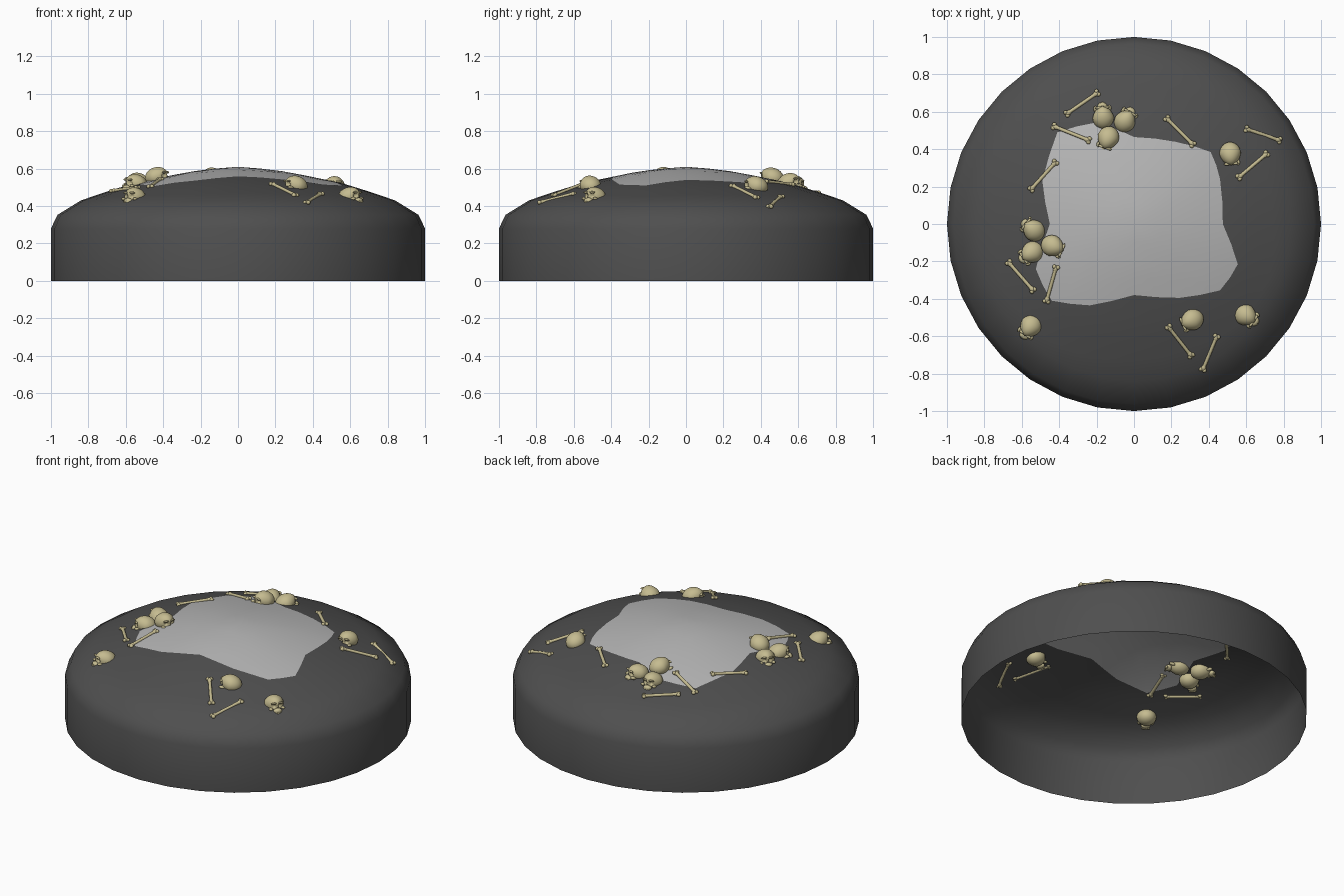
import bpy, bmesh, math
from mathutils import Matrix, Vector

if "Cube" in bpy.data.objects:
    bpy.data.objects.remove(bpy.data.objects["Cube"])


def material(name, rgb):
    m = bpy.data.materials.new(name)
    m.diffuse_color = (*rgb, 1)
    m.use_nodes = True
    m.node_tree.nodes["Principled BSDF"].inputs["Base Color"].default_value = m.diffuse_color
    return m


DARK = material("dark stone", (0.078, 0.078, 0.078))
PALE = material("pale stone", (0.47, 0.47, 0.47))
BONE = material("old bone", (0.56, 0.50, 0.28))

# dome profile: radius, height
PROFILE = [(0, .61), (.16, .597), (.28, .58), (.39, .557), (.55, .524),
           (.70, .478), (.84, .43), (.965, .353), (1.0, .28)]


def height(r):
    for (r0, z0), (r1, z1) in zip(PROFILE, PROFILE[1:]):
        if r <= r1:
            return z0 + (z1 - z0) * (r - r0) / (r1 - r0)
    return PROFILE[-1][1]


def finish(bm, name, mats):
    me = bpy.data.meshes.new(name)
    bm.to_mesh(me)
    bm.free()
    for m in mats:
        me.materials.append(m)
    return me


def place(me, name, matrix):
    ob = bpy.data.objects.new(name, me)
    bpy.context.collection.objects.link(ob)
    ob.matrix_world = matrix
    return ob


# ---- domed mound, open underneath, with an irregular pale patch on top ----
PATCH = [(.475, 0), (.46, .24), (.41, .385), (.22, .44), (0, .465), (-.19, .545),
         (-.41, .49), (-.49, .23), (-.45, 0), (-.525, -.24), (-.44, -.41),
         (-.235, -.435), (0, -.38), (.245, -.395), (.46, -.355), (.555, -.215)]
corners = [Vector(p) for p in PATCH]
edge = []
for i, p in enumerate(corners):
    edge += [p, (p + corners[(i + 1) % 16]) / 2 * 1.01]
circle = [Vector((math.cos(i * math.pi / 16), math.sin(i * math.pi / 16))) for i in range(32)]

rings = []
for t in (.25, .5, .75, 1):
    rings.append([(*(p * t), height(p.length * t)) for p in edge])
for t in (.25, .5, .75, 1):
    pts = [p.lerp(c * .84, t) for p, c in zip(edge, circle)]
    rings.append([(*p, height(p.length)) for p in pts])
for r, z in ((.965, .353), (1, .28), (1, 0)):
    rings.append([(*(c * r), z) for c in circle])

bm = bmesh.new()
top = bm.verts.new((0, 0, .61))
vr = [[bm.verts.new(co) for co in ring] for ring in rings]
for i in range(32):
    j = (i + 1) % 32
    bm.faces.new((top, vr[0][i], vr[0][j])).material_index = 1
    for k in range(len(vr) - 1):
        f = bm.faces.new((vr[k][i], vr[k + 1][i], vr[k + 1][j], vr[k][j]))
        f.material_index = 1 if k < 3 else 0
for f in bm.faces:
    f.smooth = True
place(finish(bm, "mound", [DARK, PALE]), "mound", Matrix())


def ball(bm, loc, size, u=12, v=8):
    m = Matrix.Translation(loc) @ Matrix.Diagonal((*size, 1))
    return bmesh.ops.create_uvsphere(bm, u_segments=u, v_segments=v, radius=1, matrix=m)["verts"]


# ---- skull, facing -y, sockets pressed into the cranium ----
bm = bmesh.new()
DENTS = [((.40, -.88, -.22), .30, .30), ((-.40, -.88, -.22), .30, .30),
         ((0, -.84, -.55), .17, .2)]
for v in bmesh.ops.create_uvsphere(bm, u_segments=36, v_segments=24, radius=1)["verts"]:
    p = v.co.copy()
    depth = 0
    for c, rad, d in DENTS:
        dist = (p - Vector(c).normalized()).length
        if dist < rad:
            depth = max(depth, d * min(1, 2 * (1 - dist / rad)))
    s = 1 - depth
    narrow = 1 - .2 * max(0, -p.y)
    v.co = (p.x * .057 * narrow * s, p.y * .064 * s + .006, p.z * .05 * (1 - depth * .5))
for sx in (-1, 1):
    ball(bm, (sx * .037, -.036, -.026), (.011, .018, .009))   # cheekbones
    ball(bm, (sx * .02, -.052, .006), (.019, .008, .006))     # brows
ball(bm, (0, -.046, -.039), (.027, .020, .016))               # upper jaw
for f in bm.faces:
    f.smooth = True
for i in range(6):                                            # teeth
    a = math.radians(-50 + 20 * i)
    m = (Matrix.Translation((.024 * math.sin(a), -.044 - .018 * math.cos(a), -.05))
         @ Matrix.Rotation(a, 4, 'Z') @ Matrix.Diagonal((.007, .006, .014, 1)))
    bmesh.ops.create_cube(bm, size=1, matrix=m)
skull = finish(bm, "skull", [BONE])

# x, y, facing direction in degrees, lift above the mound
SKULLS = [(-.165, .575, 95, .005), (-.045, .555, 60, .005), (-.14, .455, 250, .017),
          (-.54, -.03, 140, .003), (-.55, -.155, 215, .003), (-.43, -.12, -25, .014),
          (-.555, -.55, 235, 0), (.305, -.515, 205, .004), (.60, -.49, -35, 0),
          (.515, .37, 275, .012)]
for i, (x, y, d, lift) in enumerate(SKULLS):
    z = height(math.hypot(x, y)) + lift
    place(skull, f"skull_{i + 1}", Matrix.Translation((x, y, z))
          @ Matrix.Rotation(math.radians(d + 90), 4, 'Z')
          @ Matrix.Rotation(math.radians(-17), 4, 'X'))

# ---- long bone along x with paired knobs at both ends ----
bm = bmesh.new()
bmesh.ops.create_cone(bm, segments=10, radius1=.0095, radius2=.0095, depth=.19,
                      matrix=Matrix.Rotation(math.pi / 2, 4, 'Y'))
for sx in (-1, 1):
    ball(bm, (sx * .088, 0, 0), (.02, .013, .011))
    for sy in (-1, 1):
        ball(bm, (sx * .099, sy * .010, 0), (.012, .011, .011))
for f in bm.faces:
    f.smooth = True
bone = finish(bm, "bone", [BONE])

# end points seen from above
BONES = [(-.365, .585, -.19, .705), (-.435, .525, -.235, .445), (-.555, .18, -.415, .335),
         (.17, .57, .32, .42), (.595, .51, .785, .445), (.555, .245, .715, .38),
         (-.675, -.20, -.535, -.36), (-.47, -.42, -.415, -.225),
         (.18, -.545, .31, -.71), (.365, -.785, .445, -.595)]
for i, (x0, y0, x1, y1) in enumerate(BONES):
    a = Vector((x0, y0, height(math.hypot(x0, y0)) + .004))
    b = Vector((x1, y1, height(math.hypot(x1, y1)) + .004))
    d = b - a
    yaw, pitch = math.atan2(d.y, d.x), -math.atan2(d.z, d.xy.length)
    place(bone, f"bone_{i + 1}", Matrix.Translation((a + b) / 2)
          @ Matrix.Rotation(yaw, 4, 'Z') @ Matrix.Rotation(pitch, 4, 'Y')
          @ Matrix.Diagonal((d.length / .21, 1, 1, 1)))
